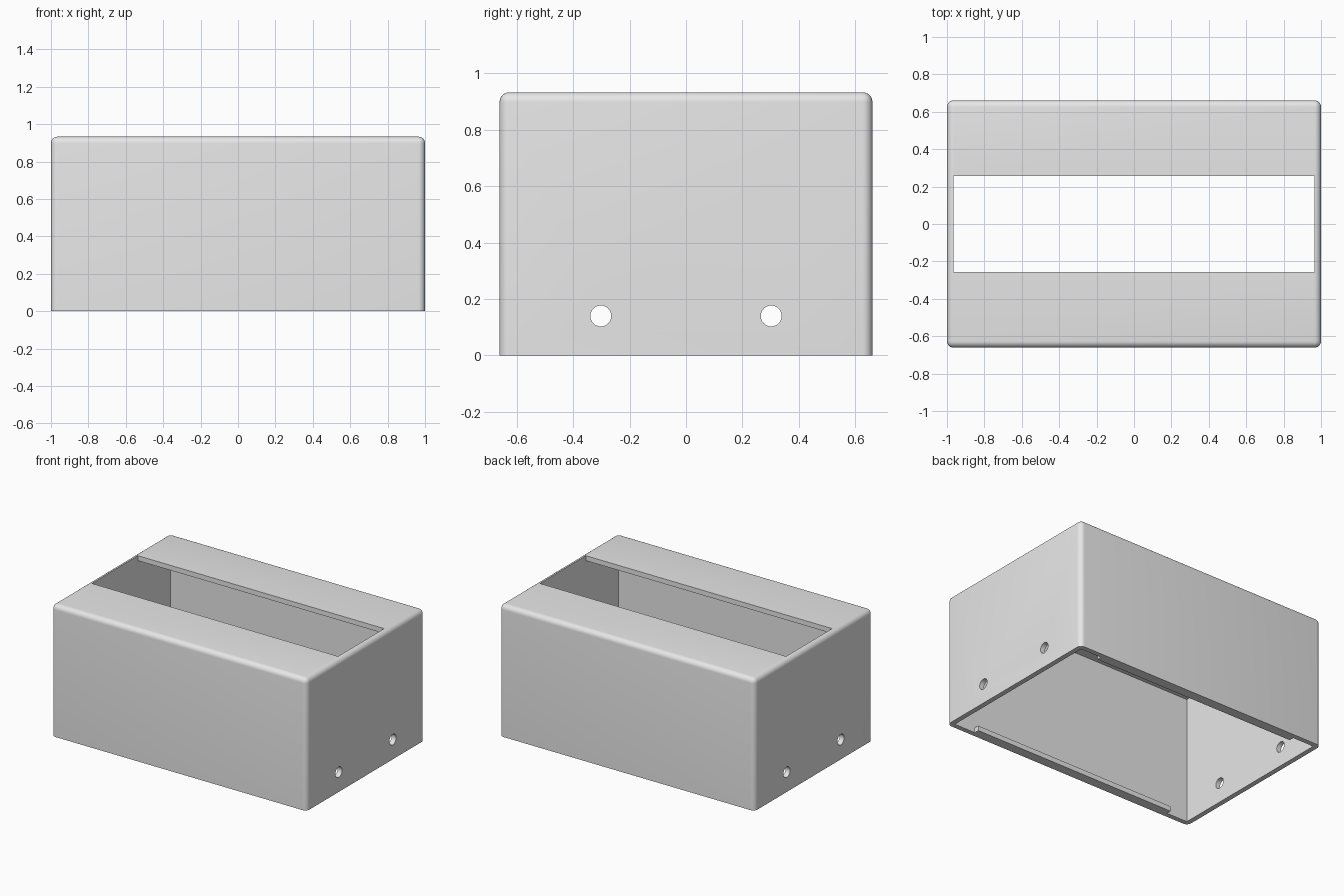
import bpy, bmesh
from mathutils import Matrix, Vector

cube = bpy.data.objects.get("Cube")
if cube:
    bpy.data.objects.remove(cube, do_unlink=True)

HX, HY, H = 1.0, 0.661, 0.933      # outer half width, half depth, height
WALL = 0.035
ROUND = 0.035

grey = bpy.data.materials.new("light grey")
grey.use_nodes = True
grey.diffuse_color = (0.8, 0.8, 0.8, 1)
grey.node_tree.nodes["Principled BSDF"].inputs["Base Color"].default_value = (0.8, 0.8, 0.8, 1)


def add_object(name, bm):
    mesh = bpy.data.meshes.new(name)
    bm.to_mesh(mesh)
    bm.free()
    mesh.materials.append(grey)
    obj = bpy.data.objects.new(name, mesh)
    bpy.context.collection.objects.link(obj)
    return obj


def box_bm(lo, hi):
    lo, hi = Vector(lo), Vector(hi)
    bm = bmesh.new()
    bmesh.ops.create_cube(bm, size=1, matrix=Matrix.Translation((lo + hi) / 2) @ Matrix.Diagonal((*(hi - lo), 1)))
    return bm


def cut(target, cutter):
    cutter.hide_render = True
    mod = target.modifiers.new("cut", "BOOLEAN")
    mod.operation = "DIFFERENCE"
    mod.solver = "EXACT"
    mod.object = cutter
    bpy.context.view_layer.objects.active = target
    bpy.ops.object.modifier_apply(modifier=mod.name)
    bpy.data.objects.remove(cutter, do_unlink=True)


# Outer shell: rounded everywhere except around the open bottom
bm = box_bm((-HX, -HY, 0), (HX, HY, H))
edges = [e for e in bm.edges if any(v.co.z > 0.1 for v in e.verts)]
bmesh.ops.bevel(bm, geom=edges, offset=ROUND, segments=6, profile=0.5, affect="EDGES")
shell = add_object("case_shell", bm)

# Sharp-cornered cavity, open below
cut(shell, add_object("cavity_cutter", box_bm(
    (-HX + WALL, -HY + WALL, -0.1), (HX - WALL, HY - WALL, H - WALL))))

# Long slot in the top
slot_x = HX - WALL - 0.001
cut(shell, add_object("slot_cutter", box_bm(
    (-slot_x, -0.257, H - 0.2), (slot_x, 0.257, H + 0.1))))

# Two screw holes in each end wall
for y in (-0.302, 0.302):
    bm = bmesh.new()
    bmesh.ops.create_cone(bm, cap_ends=True, segments=32, radius1=0.037, radius2=0.037, depth=3,
                          matrix=Matrix.Translation((0, y, 0.14)) @ Matrix.Rotation(1.5707963, 4, "Y"))
    cut(shell, add_object("hole_cutter", bm))

bpy.ops.object.select_all(action="DESELECT")
shell.select_set(True)
bpy.context.view_layer.objects.active = shell
bpy.ops.object.shade_smooth_by_angle(angle=0.6)

# Lips along the inside of the front and back walls, flush with the rim
inner = HY - WALL
for name, side in (("front_lip", -1), ("back_lip", 1)):
    y0, y1 = sorted((side * (inner + 0.005), side * (inner - 0.035)))
    add_object(name, box_bm((-0.8, y0, 0), (0.8, y1, 0.035)))
